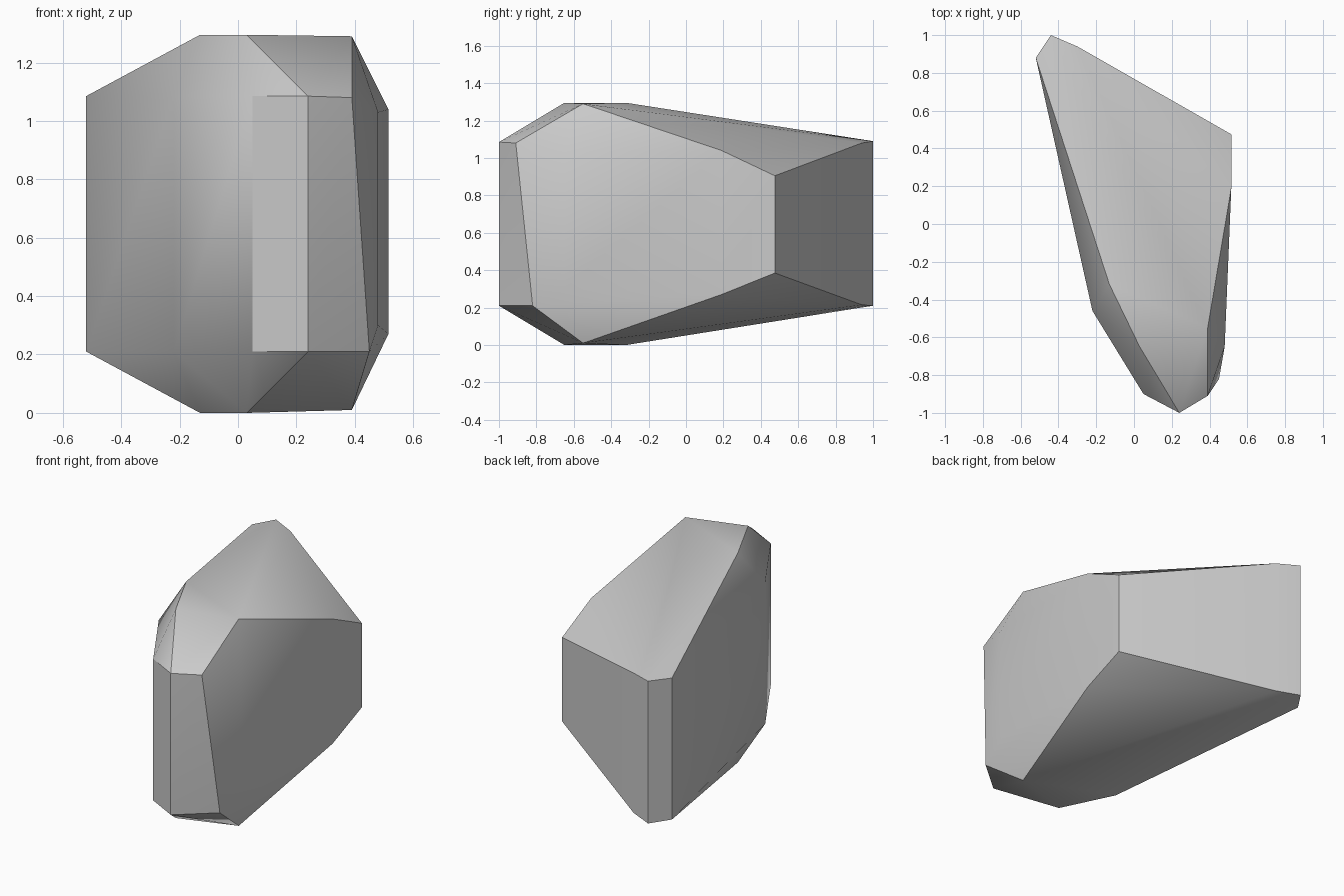
import bpy, bmesh, math

default = bpy.data.objects.get("Cube")
if default:
    bpy.data.objects.remove(default, do_unlink=True)

# Stone colour
grey = bpy.data.materials.new("stone_grey")
grey.use_nodes = True
colour = (0.6, 0.6, 0.6, 1.0)
grey.diffuse_color = colour
grey.node_tree.nodes["Principled BSDF"].inputs["Base Color"].default_value = colour

# Corners of the boulder: x, y, lower z, upper z
corners = [
    # crown and base
    (-0.13, -0.32, 0.00, 1.295),
    (0.03, -0.65, 0.00, 1.295),
    (0.39, -0.55, 0.01, 1.29),
    # narrow nose and flat right flank
    (0.24, -1.00, 0.21, 1.085),
    (0.05, -0.90, 0.21, 1.085),
    (-0.22, -0.46, 0.21, 1.085),
    # back end
    (-0.52, 0.88, 0.21, 1.085),
    (-0.44, 1.00, 0.21, 1.09),
    (-0.30, 0.94, 0.215, 1.08),
    (0.515, 0.475, 0.385, 0.905),
    # left flank
    (0.515, 0.19, 0.27, 1.04),
    (0.48, -0.65, 0.30, 1.03),
]

# Wrap the corners in a convex skin
bm = bmesh.new()
for x, y, low, high in corners:
    bm.verts.new((x, y, low))
    bm.verts.new((x, y, high))
# Slanted chip beside the nose
bm.verts.new((0.45, -0.82, 0.21))
bm.verts.new((0.39, -0.91, 1.08))
hull = bmesh.ops.convex_hull(bm, input=bm.verts)
loose = [v for v in bm.verts if not v.link_faces]
bmesh.ops.delete(bm, geom=loose, context="VERTS")
# Merge nearly flat triangles into broad facets
bmesh.ops.dissolve_limit(bm, angle_limit=math.radians(1.5), verts=bm.verts, edges=bm.edges)
bmesh.ops.recalc_face_normals(bm, faces=bm.faces)

mesh = bpy.data.meshes.new("boulder")
bm.to_mesh(mesh)
bm.free()
mesh.materials.append(grey)
boulder = bpy.data.objects.new("boulder", mesh)
bpy.context.collection.objects.link(boulder)

# Soft shading across shallow facets, crisp ridges elsewhere
bpy.ops.object.select_all(action="DESELECT")
boulder.select_set(True)
bpy.context.view_layer.objects.active = boulder
bpy.ops.object.shade_smooth_by_angle(angle=math.radians(30))
